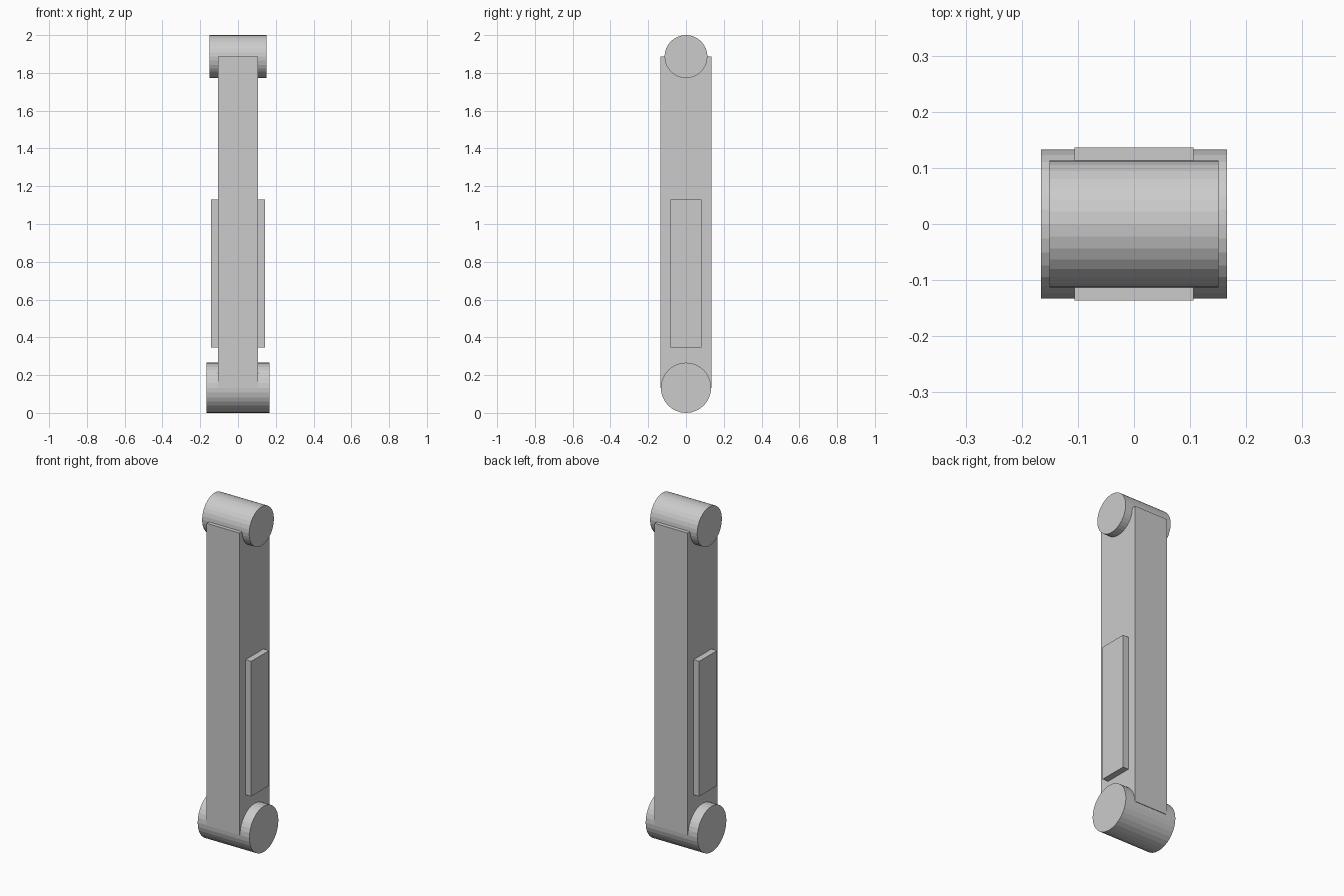
import bpy, bmesh, math
from mathutils import Matrix

if "Cube" in bpy.data.objects:
    bpy.data.objects.remove(bpy.data.objects["Cube"])

grey = bpy.data.materials.new("light_grey")
grey.diffuse_color = (0.6, 0.6, 0.6, 1)
grey.use_nodes = True
grey.node_tree.nodes["Principled BSDF"].inputs["Base Color"].default_value = grey.diffuse_color


def finish(name, bm):
    mesh = bpy.data.meshes.new(name)
    bm.to_mesh(mesh)
    bm.free()
    mesh.materials.append(grey)
    obj = bpy.data.objects.new(name, mesh)
    bpy.context.collection.objects.link(obj)


def box(name, x0, x1, half_y, z0, z1):
    bm = bmesh.new()
    m = Matrix.Translation(((x0 + x1) / 2, 0, (z0 + z1) / 2)) @ Matrix.Diagonal((x1 - x0, 2 * half_y, z1 - z0, 1))
    bmesh.ops.create_cube(bm, size=1, matrix=m)
    finish(name, bm)


def roller(name, radius, half_x, z):
    bm = bmesh.new()
    m = Matrix.Translation((0, 0, z)) @ Matrix.Rotation(math.pi / 2, 4, 'Y')
    bmesh.ops.create_cone(bm, cap_ends=True, segments=32, radius1=radius,
                          radius2=radius, depth=2 * half_x, matrix=m)
    finish(name, bm)


# Joint cylinders at both ends
roller("lower_joint", 0.133, 0.166, 0.133)
roller("upper_joint", 0.1135, 0.151, 1.8865)

# Main beam between the joint centres
box("beam", -0.106, 0.106, 0.136, 0.133, 1.8865)

# Raised plates on both sides
box("right_plate", 0.10, 0.142, 0.082, 0.347, 1.131)
box("left_plate", -0.142, -0.10, 0.082, 0.347, 1.131)
